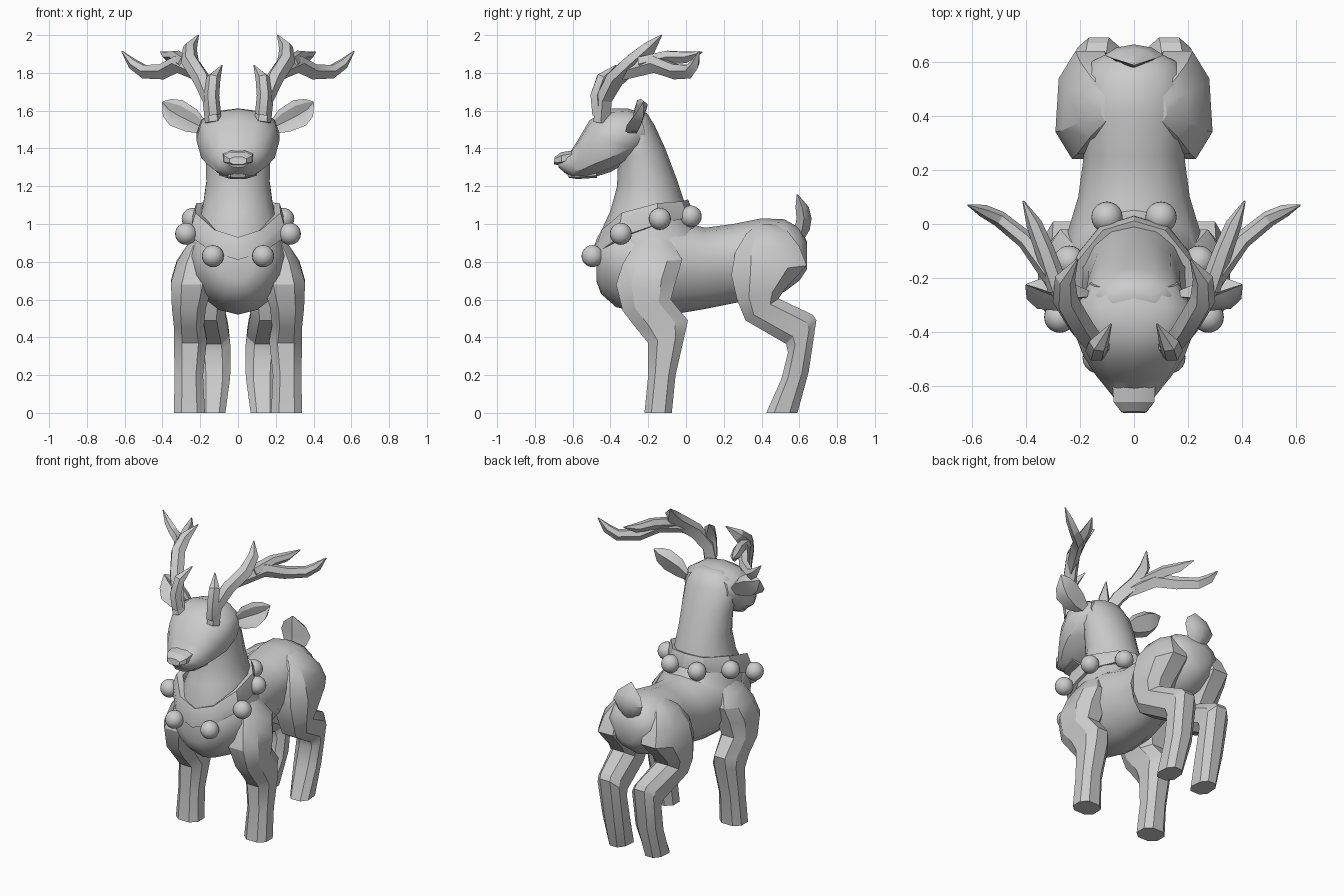
import bpy, bmesh, math
from mathutils import Vector

grey = bpy.data.materials.new("light_grey")
grey.diffuse_color = (0.6, 0.6, 0.6, 1)


def finish(name, bm, angle, mirror):
    bmesh.ops.recalc_face_normals(bm, faces=bm.faces)
    me = bpy.data.meshes.new(name)
    bm.to_mesh(me)
    bm.free()
    me.materials.append(grey)
    ob = bpy.data.objects.new(name, me)
    bpy.context.collection.objects.link(ob)
    bpy.ops.object.select_all(action='DESELECT')
    ob.select_set(True)
    bpy.context.view_layer.objects.active = ob
    bpy.ops.object.shade_smooth_by_angle(angle=math.radians(angle))
    if mirror:
        ob.modifiers.new("mirror", 'MIRROR').use_mirror_merge = False
    return ob


def skin(name, rings, angle=30, mirror=False, closed=False):
    """Bridge a list of point rings into a surface."""
    bm = bmesh.new()
    vs = [[bm.verts.new(p) for p in r] for r in rings]
    n = len(vs[0])
    pairs = list(zip(vs, vs[1:])) + ([(vs[-1], vs[0])] if closed else [])
    for a, b in pairs:
        for i in range(n):
            j = (i + 1) % n
            bm.faces.new((a[i], a[j], b[j], b[i]))
    if not closed:
        bm.faces.new(vs[0])
        bm.faces.new(vs[-1])
    return finish(name, bm, angle, mirror)


def loft(name, sections, n=12, power=1.0, egg=0.0, **kw):
    """Sections: y,z of one edge, y,z of the opposite edge, x min, x max."""
    rings = []
    half_step = 0.5 if n == 8 else 0
    top = math.cos(math.pi / n) ** power if half_step else 1
    for y0, z0, y1, z1, x0, x1 in sections:
        ring = []
        for i in range(n):
            t = 2 * math.pi * (i + half_step) / n
            c, s = math.cos(t), math.sin(t)
            c = math.copysign(abs(c) ** power, c) / top
            s = math.copysign(abs(s) ** power, s) / top
            w = s * (1 + egg * c)
            k = (1 - c) / 2
            ring.append(((x0 + x1) / 2 + w * (x1 - x0) / 2,
                         y0 + (y1 - y0) * k, z0 + (z1 - z0) * k))
        rings.append(ring)
    return skin(name, rings, **kw)


def tine(name, path, widths, side=(1, 0, 0), flat=0.9):
    """Tapered ridged blade along a path."""
    pts = [Vector(p) for p in path]
    rings = []
    for i, p in enumerate(pts):
        d = (pts[min(i + 1, len(pts) - 1)] - pts[max(i - 1, 0)]).normalized()
        u = d.cross(Vector(side)).normalized()
        v = d.cross(u)
        w = widths[i]
        rings.append([p + u * w, p + v * w * flat, p - u * w * 0.8 + v * w * flat * 0.5,
                      p - u * w * 0.8 - v * w * flat * 0.5, p - v * w * flat])
    return skin(name, rings, 28, True)


# Torso, from chest to rump
torso = [(-.475, .86, .70, .09), (-.45, .95, .63, .17), (-.37, 1.0, .56, .23),
         (-.2, 1.03, .52, .27), (-.05, 1.02, .525, .25), (.1, .98, .55, .205),
         (.25, 1.0, .58, .185), (.4, 1.03, .61, .2), (.52, 1.025, .64, .2),
         (.6, .98, .70, .16), (.64, .91, .76, .08)]
loft("torso", [(y, t, y, b, -w, w) for y, t, b, w in torso], 14, egg=.15, angle=40)

# Neck
neck = [(-.46, .82, .08, .96, .25), (-.46, .94, .01, 1.04, .225), (-.40, 1.07, -.01, 1.12, .19),
        (-.365, 1.2, -.05, 1.24, .172), (-.36, 1.34, -.11, 1.40, .175),
        (-.38, 1.46, -.165, 1.52, .18), (-.36, 1.55, -.205, 1.585, .14), (-.35, 1.585, -.25, 1.607, .08)]
loft("neck", [(a, b, c, d, -w, w) for a, b, c, d, w in neck], 14, angle=40)

# Head with muzzle, nose pad and lower lip
head = [(-.68, 1.35, -.675, 1.30, .05), (-.65, 1.37, -.635, 1.265, .075),
        (-.61, 1.385, -.60, 1.245, .105), (-.575, 1.44, -.55, 1.24, .14),
        (-.51, 1.55, -.48, 1.25, .185), (-.41, 1.61, -.40, 1.275, .22),
        (-.31, 1.612, -.29, 1.34, .22), (-.24, 1.59, -.2, 1.40, .165)]
loft("head", [(a, b, c, d, -w, w) for a, b, c, d, w in head], 12, power=.85, angle=35)
nose = [(-.695, 1.355, -.70, 1.315, .045), (-.66, 1.38, -.66, 1.31, .075), (-.59, 1.39, -.59, 1.33, .08)]
loft("nose", [(a, b, c, d, -w, w) for a, b, c, d, w in nose], 8, power=.8, angle=25)
lip = [(-.63, 1.265, -.62, 1.245, .04), (-.58, 1.28, -.575, 1.238, .075), (-.48, 1.29, -.47, 1.245, .10)]
loft("lower_lip", [(a, b, c, d, -w, w) for a, b, c, d, w in lip], 8, power=.8, angle=25)

# Legs
front = [(-.21, .96, -.11, .95, .15, .21), (-.28, .88, -.06, .88, .13, .275),
         (-.335, .79, -.02, .81, .12, .325),
         (-.37, .68, -.05, .71, .13, .355), (-.335, .54, -.08, .60, .17, .35),
         (-.265, .45, .01, .49, .18, .34), (-.20, .37, -.005, .42, .165, .34),
         (-.2, .2, -.055, .2, .185, .335), (-.22, 0, -.075, 0, .175, .34)]
loft("front_leg", front, 8, power=.8, angle=28, mirror=True)
hind = [(.38, 1.0, .48, 1.0, .06, .12), (.32, .95, .54, .96, .04, .20), (.26, .85, .60, .88, .04, .26),
        (.24, .73, .64, .78, .04, .285), (.27, .60, .52, .65, .06, .28),
        (.315, .49, .49, .605, .07, .26), (.53, .365, .67, .52, .05, .22),
        (.54, .32, .69, .49, .045, .215), (.505, .18, .65, .22, .045, .205),
        (.425, 0, .59, 0, .07, .20)]
loft("hind_leg", hind, 8, power=.8, egg=.1, angle=28, mirror=True)

# Antlers
tine("antler_beam", [(.13, -.45, 1.54), (.145, -.44, 1.66), (.195, -.38, 1.77), (.255, -.28, 1.86),
                     (.255, -.20, 1.93), (.21, -.13, 2.0)], [.05, .048, .053, .053, .042, .004])
tine("antler_brow_tine", [(.13, -.46, 1.58), (.14, -.47, 1.68), (.13, -.44, 1.77), (.085, -.37, 1.84)],
     [.045, .045, .042, .004])
tine("antler_outer_tine", [(.22, -.34, 1.80), (.32, -.17, 1.85), (.40, -.06, 1.81), (.50, .02, 1.81),
                           (.56, .05, 1.85), (.615, .07, 1.915)], [.04, .05, .045, .04, .032, .004],
     side=(.6, -.8, 0), flat=.75)
tine("antler_middle_tine", [(.28, -.24, 1.85), (.33, -.10, 1.885), (.37, .0, 1.885), (.41, .085, 1.91)],
     [.045, .04, .033, .004])

# Cupped ears
ear = []
up, out = Vector((-.4, .3, .85)), Vector((.25, -.93, .3))
for x, y, z, w in [(.17, -.27, 1.50, .03), (.24, -.275, 1.54, .07), (.32, -.26, 1.58, .08),
                   (.37, -.24, 1.61, .055), (.40, -.225, 1.645, .005)]:
    c = Vector((x, y, z))
    ear.append([c + up * w + out * w * .3, c + up * w * .7 - out * w * .5, c - up * w * .7 - out * w * .5,
                c - up * w + out * w * .4, c - up * w * .6 + out * w * .3,
                c - out * w * .2, c + up * w * .6 + out * w * .25])
skin("ear", ear, 28, True)

# Tail: folded leaf
tail = []
for y, z, w, d in [(.59, .92, .04, .035), (.615, .97, .085, .04), (.625, 1.03, .11, .04),
                   (.615, 1.09, .085, .035), (.59, 1.155, .005, .004)]:
    tail.append([(0, y + d, z), (w * .6, y + d * .7, z), (w, y, z), (0, y - d, z),
                 (-w, y, z), (-w * .6, y + d * .7, z)])
skin("tail", tail, 35)

# Collar band around the base of the neck: x, y, lower z, upper z
half = [(0, -.48, .81, .93), (.13, -.455, .85, .97), (.235, -.345, .93, 1.06),
        (.23, -.15, 1.0, 1.11), (.12, -.015, 1.03, 1.12), (0, .02, 1.04, 1.13)]
loop = half + [(-x, y, a, b) for x, y, a, b in half[-2:0:-1]]
band = []
for x, y, a, b in loop:
    def at(s, z):
        return (x * s, -.2 + (y + .2) * s, z)
    band.append([at(1.05, a), at(1.04, (a + b) / 2), at(.96, b), at(.82, b - .01), at(.86, a)])
skin("collar", band, 30, closed=True)

# Bells on the collar
bm = bmesh.new()
for p in [(.133, -.495, .83), (.275, -.345, .948), (.24, -.138, 1.027), (.1, .025, 1.04)]:
    r = bmesh.ops.create_uvsphere(bm, u_segments=20, v_segments=12, radius=.058)
    bmesh.ops.translate(bm, verts=r["verts"], vec=p)
finish("bell", bm, 60, True)
